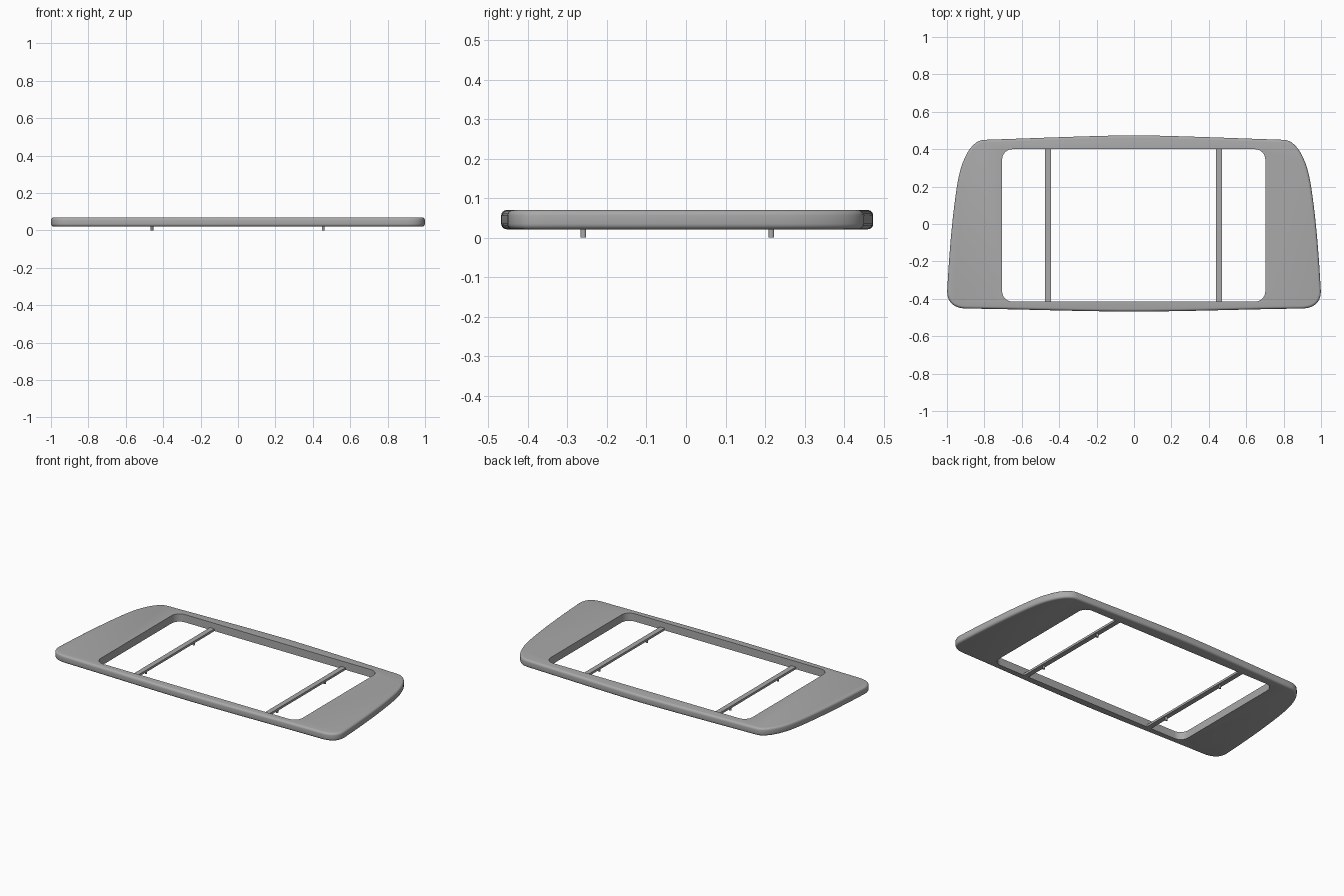
import bpy, bmesh
from math import radians, sin, cos
from mathutils import Vector
from mathutils.geometry import interpolate_bezier

cube = bpy.data.objects.get("Cube")
if cube:
    bpy.data.objects.remove(cube)

grey = bpy.data.materials.new("satin grey")
grey.use_nodes = True
grey.diffuse_color = (0.4, 0.4, 0.4, 1)
grey.node_tree.nodes["Principled BSDF"].inputs["Base Color"].default_value = (0.4, 0.4, 0.4, 1)

BOTTOM, TOP = 0.021, 0.07


def prism(name, outline, z0, z1):
    """Extrude a closed counter-clockwise outline from z0 to z1."""
    bm = bmesh.new()
    face = bm.faces.new([bm.verts.new((x, y, z0)) for x, y in outline])
    top = bmesh.ops.extrude_face_region(bm, geom=[face])["geom"]
    bmesh.ops.translate(bm, vec=(0, 0, z1 - z0),
                        verts=[v for v in top if isinstance(v, bmesh.types.BMVert)])
    bmesh.ops.recalc_face_normals(bm, faces=bm.faces)
    mesh = bpy.data.meshes.new(name)
    bm.to_mesh(mesh)
    bm.free()
    mesh.materials.append(grey)
    obj = bpy.data.objects.new(name, mesh)
    bpy.context.collection.objects.link(obj)
    return obj


def rounded_rect(x0, x1, y0, y1, r, steps=8):
    corners = [(x1 - r, y0 + r, -90), (x1 - r, y1 - r, 0),
               (x0 + r, y1 - r, 90), (x0 + r, y0 + r, 180)]
    return [(cx + r * cos(radians(a + 90 * i / steps)),
             cy + r * sin(radians(a + 90 * i / steps)))
            for cx, cy, a in corners for i in range(steps + 1)]


# Right half of the tapered outline, as Bezier segments from front to back
segments = [
    ((0, -.468), (.3, -.468), (.6, -.455), (.9, -.452)),
    ((.9, -.452), (.96, -.45), (1.0, -.42), (.999, -.36)),
    ((.999, -.36), (.985, -.1), (.965, .1), (.94, .24)),
    ((.94, .24), (.92, .345), (.87, .45), (.8, .45)),
    ((.8, .45), (.55, .458), (.2, .473), (0, .474)),
]
half = []
for seg in segments:
    points = interpolate_bezier(*[Vector(p) for p in seg], 11)
    half += [(p.x, p.y) for p in points[:-1]]
half.append((0, .474))
outline = half + [(-x, y) for x, y in reversed(half[1:-1])]

# Frame with softened outer rim and a crisp window
frame = prism("frame", outline, BOTTOM, TOP)
bevel = frame.modifiers.new("soft rim", "BEVEL")
bevel.width = 0.014
bevel.segments = 4
bevel.limit_method = "ANGLE"
bevel.angle_limit = radians(60)
cutter = prism("window_cutter", rounded_rect(-.705, .702, -.415, .4, .055), -.1, .2)
cutter.hide_render = True
cut = frame.modifiers.new("window", "BOOLEAN")
cut.operation = "DIFFERENCE"
cut.solver = "EXACT"
cut.object = cutter
bpy.context.view_layer.objects.active = frame
frame.select_set(True)
for name in ("soft rim", "window"):
    bpy.ops.object.modifier_apply(modifier=name)
bpy.data.objects.remove(cutter)
bpy.ops.object.shade_smooth_by_angle(angle=radians(35))

# Cross bars on the underside, each with two small locating pegs
for side, x in (("right", -.46), ("left", .455)):
    prism(side + "_cross_bar", rounded_rect(x - .016, x + .016, -.418, .403, .001, 1),
          BOTTOM, BOTTOM + .014)
    for end, y in (("front", -.26), ("back", .216)):
        prism(f"{side}_{end}_peg", rounded_rect(x - .007, x + .007, y - .007, y + .007, .0069, 4),
              0, BOTTOM + .005)
